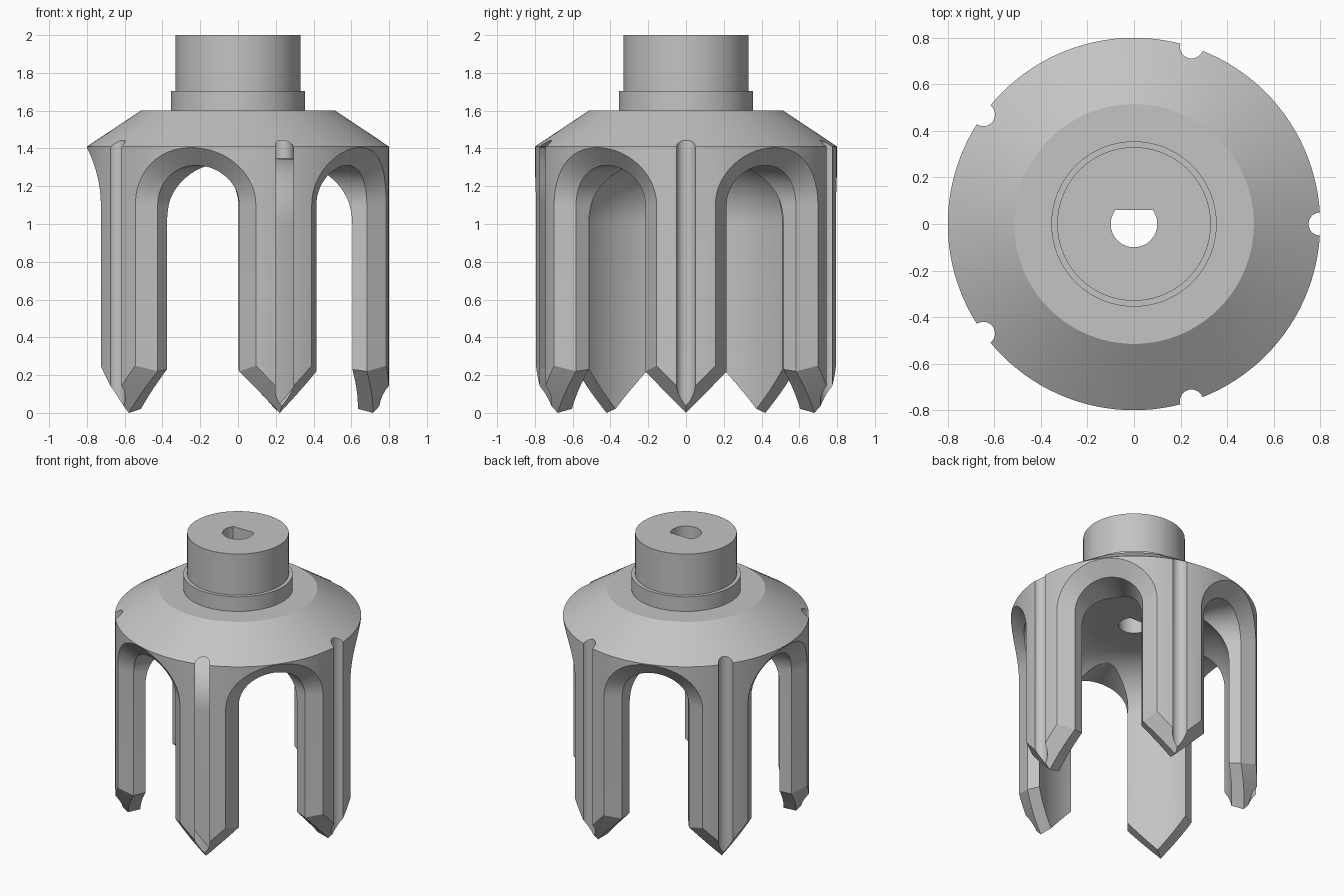
import bpy, bmesh
from math import sin, cos, pi, radians

old = bpy.data.objects.get("Cube")
if old:
    bpy.data.objects.remove(old, do_unlink=True)

PRONGS = 5
STEP = 2 * pi / PRONGS

grey = bpy.data.materials.new("plain grey")
grey.use_nodes = True
grey.diffuse_color = (0.55, 0.55, 0.55, 1)
grey.node_tree.nodes["Principled BSDF"].inputs["Base Color"].default_value = (0.55, 0.55, 0.55, 1)


def finish(bm, name):
    bmesh.ops.recalc_face_normals(bm, faces=bm.faces[:])
    mesh = bpy.data.meshes.new(name)
    bm.to_mesh(mesh)
    bm.free()
    mesh.materials.append(grey)
    obj = bpy.data.objects.new(name, mesh)
    bpy.context.collection.objects.link(obj)
    return obj


def lathe(profile, name, steps=120):
    bm = bmesh.new()
    verts = [bm.verts.new((r, 0, z)) for r, z in profile]
    edges = [bm.edges.new(pair) for pair in zip(verts, verts[1:])]
    bmesh.ops.spin(bm, geom=verts + edges, cent=(0, 0, 0), axis=(0, 0, 1),
                   angle=2 * pi, steps=steps)
    bmesh.ops.remove_doubles(bm, verts=bm.verts[:], dist=1e-5)
    return finish(bm, name)


def prism(outline, low, high, name):
    bm = bmesh.new()
    base = bm.faces.new([bm.verts.new((x, y, low)) for x, y in outline])
    top = bmesh.ops.extrude_face_region(bm, geom=[base])["geom"]
    bmesh.ops.translate(bm, vec=(0, 0, high - low),
                        verts=[v for v in top if isinstance(v, bmesh.types.BMVert)])
    return finish(bm, name)


def slot_half(width, rise, shoulder, tip):
    """Half outline of an arched slot as (angle, height), from apex to foot."""
    a = radians(width)
    pts = []
    for i in range(17):
        t = pi / 2 * i / 16
        pts.append((max(a * sin(t), 1e-3), 1.1 + rise * cos(t)))
    for i in range(9):
        f = i / 8 * 1.4
        pts.append((a + (STEP / 2 - a) * f, shoulder + (tip - shoulder) * f))
    pts.append((pts[-1][0], -0.4))
    return pts


def slot_cutter(direction, name):
    """Loft of slot outlines at growing radius; the last part flares to bevel the prongs."""
    stations = [(0.2, 18.2, 0.21, 0.235, 0.03), (0.6, 18.2, 0.21, 0.235, 0.03),
                (0.715, 18.5, 0.21, 0.22, 0.0), (0.8, 24.8, 0.305, 0.25, 0.092),
                (0.82, 26.3, 0.327, 0.257, 0.114), (1.6, 26.3, 0.327, 0.257, 0.114)]
    bm = bmesh.new()
    rings = []
    for r, *shape in stations:
        half = slot_half(*shape)
        rings.append([[bm.verts.new((r * cos(direction + s * a), r * sin(direction + s * a), z))
                       for a, z in half] for s in (-1, 1)])
    for left, right in (rings[0], rings[-1]):
        for i in range(len(left) - 1):
            bm.faces.new((left[i], right[i], right[i + 1], left[i + 1]))
    for near, far in zip(rings, rings[1:]):
        for side in (0, 1):
            a, b = near[side], far[side]
            for i in range(len(a) - 1):
                bm.faces.new((a[i], b[i], b[i + 1], a[i + 1]))
        for k in (0, -1):
            bm.faces.new((near[0][k], near[1][k], far[1][k], far[0][k]))
    return finish(bm, name)


# Turned body: domed cavity, skirt, sloped shoulder, collar and hub
profile = [(0, 1.35)]
for i in range(17):
    t = pi / 2 * i / 16
    profile.append((0.285 + 0.35 * sin(t), 1.0 + 0.35 * cos(t)))
profile += [(0.635, -0.05), (0.8, -0.05), (0.8, 1.41), (0.515, 1.6), (0.355, 1.6),
            (0.355, 1.705), (0.33, 1.705), (0.33, 2), (0, 2)]
body = lathe(profile, "pronged_cutter_head")

cutters = []
# Arched slots between the prongs, which also point the prong tips
for i in range(PRONGS):
    cutters.append(slot_cutter((i + 0.5) * STEP, "slot_cutter"))

# Round groove down the outside of each prong
for i in range(PRONGS):
    cx, cy = 0.8 * cos(i * STEP), 0.8 * sin(i * STEP)
    ring = [(cx + 0.05 * cos(2 * pi * k / 32 + 0.03), cy + 0.05 * sin(2 * pi * k / 32 + 0.03))
            for k in range(32)]
    cutters.append(prism(ring, -0.3, 1.7, "groove_cutter"))

# Shaft bore with one flat side
bore = []
for k in range(41):
    a = radians(143.1 + 253.8 * k / 40)
    bore.append((0.1 * cos(a), 0.1 * sin(a)))
cutters.append(prism(bore, 1.2, 2.2, "bore_cutter"))

bpy.ops.object.select_all(action="DESELECT")
bpy.context.view_layer.objects.active = body
body.select_set(True)
for cutter in cutters:
    cutter.hide_render = True
    mod = body.modifiers.new("cut", "BOOLEAN")
    mod.operation = "DIFFERENCE"
    mod.solver = "EXACT"
    mod.object = cutter
    bpy.ops.object.modifier_apply(modifier=mod.name)
    bpy.data.objects.remove(cutter, do_unlink=True)

bpy.ops.object.shade_smooth_by_angle(angle=radians(25))
